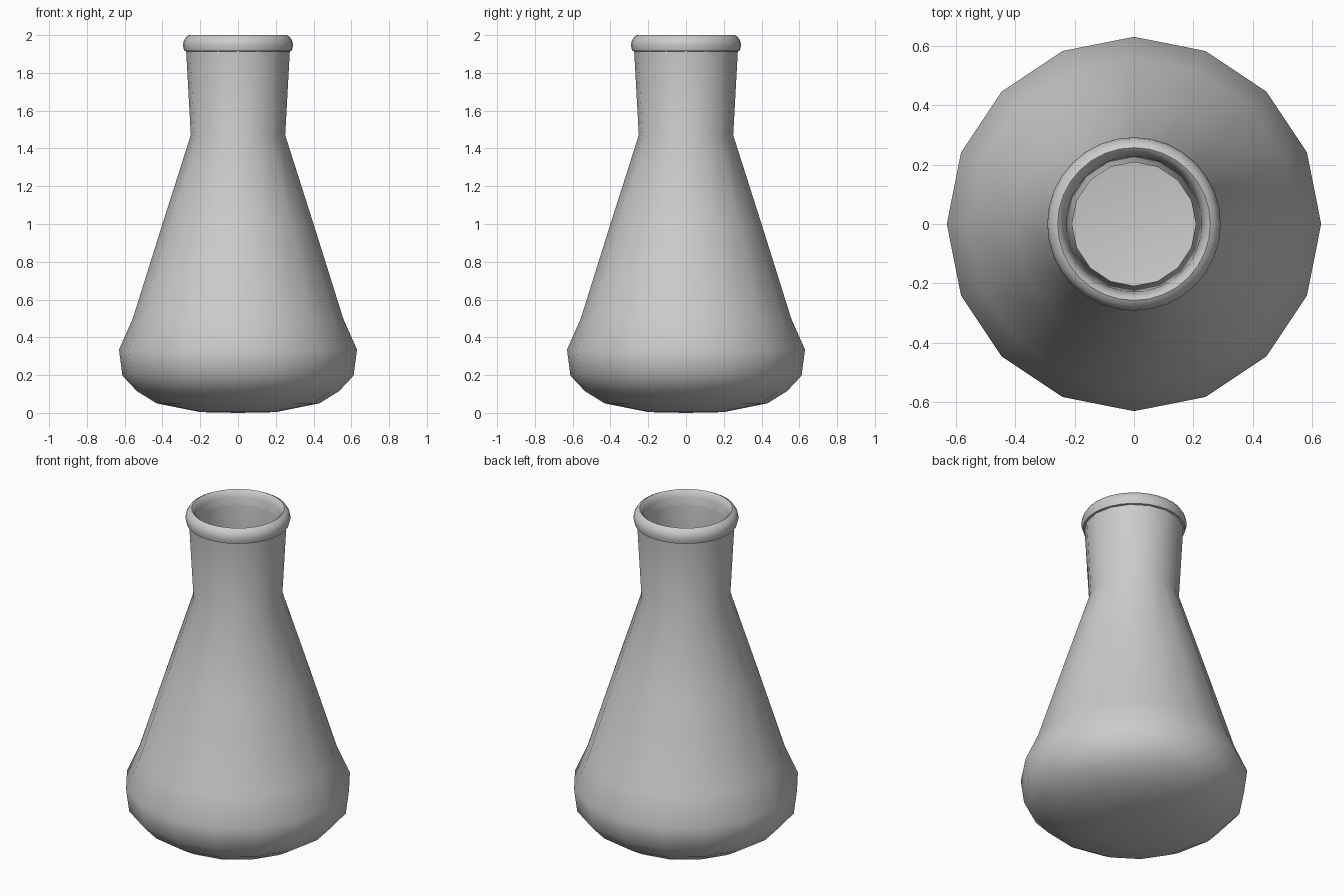
import bpy, bmesh, math

if "Cube" in bpy.data.objects:
    bpy.data.objects.remove(bpy.data.objects["Cube"])


def lathe(name, profile, sides, closed_ends=False):
    """Revolve an (r, z) profile around z; r == 0 points become poles."""
    bm = bmesh.new()
    rings = []
    for r, z in profile:
        if r == 0:
            rings.append([bm.verts.new((0, 0, z))] * sides)
        else:
            rings.append([bm.verts.new((r * math.cos(2 * math.pi * i / sides),
                                        r * math.sin(2 * math.pi * i / sides), z))
                          for i in range(sides)])
    for a, b in zip(rings, rings[1:]):
        for i in range(sides):
            j = (i + 1) % sides
            quad = list(dict.fromkeys((a[i], a[j], b[j], b[i])))
            bm.faces.new(quad)
    me = bpy.data.meshes.new(name)
    bm.to_mesh(me)
    bm.free()
    ob = bpy.data.objects.new(name, me)
    bpy.context.collection.objects.link(ob)
    bpy.ops.object.select_all(action='DESELECT')
    ob.select_set(True)
    bpy.context.view_layer.objects.active = ob
    bpy.ops.object.shade_smooth_by_angle(angle=math.radians(50))
    return ob


# Outer wall from base to neck top
outer = [(0, 0.0), (0.2, 0.004), (0.43, 0.05), (0.535, 0.115), (0.612, 0.197),
         (0.63, 0.335), (0.557, 0.5), (0.4, 1.0), (0.25, 1.47), (0.275, 1.925)]
# Inner wall from neck top down to floor
inner = [(0.232, 1.925), (0.208, 1.465), (0.36, 0.99), (0.515, 0.49), (0.583, 0.33),
         (0.57, 0.217), (0.51, 0.15), (0.415, 0.09), (0.19, 0.045), (0, 0.042)]
lathe("flask_outer_wall", outer, 16)
lathe("flask_inner_wall", inner, 16)

# Rounded rolled lip joining both walls
lip = [(0.27, 1.914), (0.284, 1.916), (0.292, 1.945), (0.287, 1.97), (0.274, 1.991),
       (0.257, 2.0), (0.244, 1.99), (0.235, 1.96), (0.228, 1.915)]
lathe("flask_lip", lip, 32)
